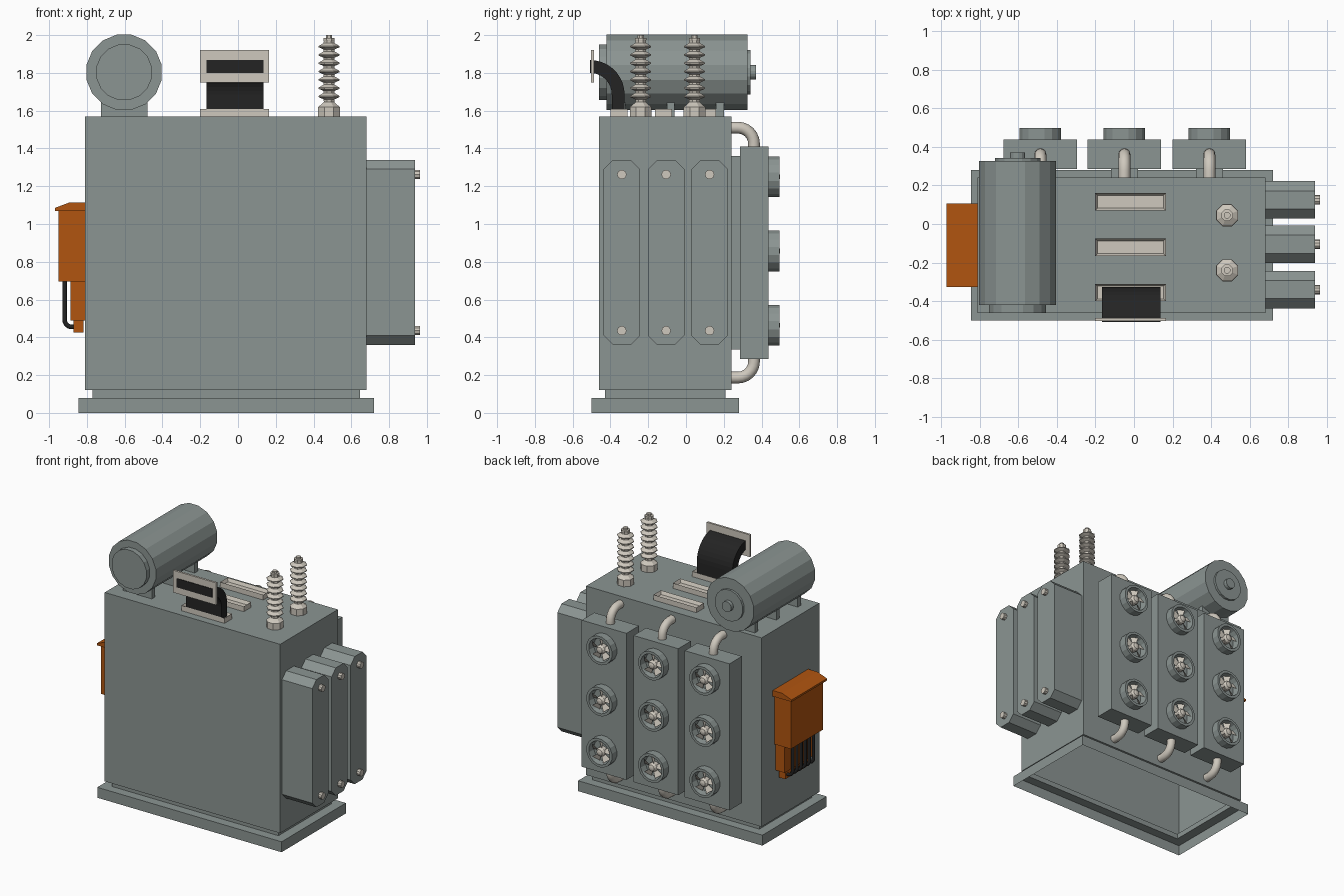
import bpy, bmesh, math
from mathutils import Vector, Matrix

if "Cube" in bpy.data.objects:
    bpy.data.objects.remove(bpy.data.objects["Cube"])


def material(name, r, g, b):
    m = bpy.data.materials.new(name)
    m.diffuse_color = (r, g, b, 1)
    m.use_nodes = True
    m.node_tree.nodes["Principled BSDF"].inputs["Base Color"].default_value = m.diffuse_color
    return m


GREY = material("grey_paint", 0.26, 0.30, 0.29)
BEIGE = material("porcelain_beige", 0.62, 0.58, 0.51)
BLACK = material("rubber_black", 0.017, 0.017, 0.017)
ORANGE = material("cabinet_orange", 0.44, 0.09, 0.005)


def finish(bm, name, mat, smooth=False, recalc=True):
    if recalc:
        bmesh.ops.recalc_face_normals(bm, faces=bm.faces)
    me = bpy.data.meshes.new(name)
    bm.to_mesh(me)
    bm.free()
    me.materials.append(mat)
    ob = bpy.data.objects.new(name, me)
    bpy.context.collection.objects.link(ob)
    if smooth:
        for p in me.polygons:
            p.use_smooth = True
    return ob


def box(name, x, y, z, mat):
    bm = bmesh.new()
    bmesh.ops.create_cube(bm, size=1)
    for v in bm.verts:
        v.co = Vector([(a + b) / 2 + c * (b - a) for (a, b), c in zip((x, y, z), v.co)])
    return finish(bm, name, mat)


def extrude(name, pts, vec, mat):
    """Closed 3D outline pushed along vec."""
    bm = bmesh.new()
    f = bm.faces.new([bm.verts.new(p) for p in pts])
    r = bmesh.ops.extrude_face_region(bm, geom=[f])
    bmesh.ops.translate(bm, vec=vec, verts=[v for v in r["geom"] if isinstance(v, bmesh.types.BMVert)])
    return finish(bm, name, mat)


def lathe(name, profile, origin, axis, n, mat, closed=False):
    """Revolve (radius, height) points round an axis, with flat caps."""
    bm = bmesh.new()
    rot = Vector((0, 0, 1)).rotation_difference(Vector(axis)).to_matrix().to_4x4()
    mtx = Matrix.Translation(origin) @ rot
    rings = []
    for r, h in profile:
        angles = [2 * math.pi * (i + 0.5) / n for i in range(n)]
        rings.append([bm.verts.new(mtx @ Vector((r * math.cos(a), r * math.sin(a), h))) for a in angles])
    for a, b in zip(rings, rings[1:]):
        for i in range(n):
            j = (i + 1) % n
            bm.faces.new((a[i], a[j], b[j], b[i]))
    bm.faces.new(rings[0][::-1])
    bm.faces.new(rings[-1])
    return finish(bm, name, mat)


def pipe(name, pts, radius, mat, sides=12):
    """Round pipe along a path, ends open (they sit inside other parts)."""
    bm = bmesh.new()
    pts = [Vector(p) for p in pts]
    side = (pts[1] - pts[0]).cross(pts[-1] - pts[0]).normalized()
    rings = []
    for k, p in enumerate(pts):
        t = (pts[min(k + 1, len(pts) - 1)] - pts[max(k - 1, 0)]).normalized()
        up = side.cross(t)
        rings.append([bm.verts.new(p + radius * (math.cos(2 * math.pi * i / sides) * side
                     + math.sin(2 * math.pi * i / sides) * up)) for i in range(sides)])
    for a, b in zip(rings, rings[1:]):
        for i in range(sides):
            j = (i + 1) % sides
            bm.faces.new((a[i], a[j], b[j], b[i]))
    return finish(bm, name, mat, smooth=True)


# Tank and plinth: one hollow shell, open underneath
bm = bmesh.new()
rings = []
for x0, x1, y0, y1, z in [(-.845, .72, -.50, .28, 0), (-.845, .72, -.50, .28, .08),
                          (-.77, .645, -.43, .21, .08), (-.77, .645, -.43, .21, .12),
                          (-.81, .68, -.46, .24, .12), (-.81, .68, -.46, .24, 1.57)]:
    rings.append([bm.verts.new(p) for p in ((x0, y0, z), (x1, y0, z), (x1, y1, z), (x0, y1, z))])
for a, b in zip(rings, rings[1:]):
    for i in range(4):
        bm.faces.new((a[i], a[(i + 1) % 4], b[(i + 1) % 4], b[i]))
bm.faces.new(rings[-1])
finish(bm, "tank_and_plinth", GREY, recalc=False)

# Side radiators with chamfered ends and bolts
for k, y in enumerate((-.34, -.105, .125)):
    w, c, zb, zt = .097, .05, .36, 1.34
    outline = [(-w, zb + c), (-w + c, zb), (w - c, zb), (w, zb + c),
               (w, zt - c), (w - c, zt), (-w + c, zt), (-w, zt - c)]
    extrude(f"side_radiator_{k}", [(.67, y + a, z) for a, z in outline], (.267, 0, 0), GREY)
    for z in (.435, 1.262):
        lathe(f"radiator_bolt_{k}", [(.025, 0), (.025, .028)], (.936, y, z), (1, 0, 0), 10, BEIGE)

# Rear cooler banks: box, spacer, pipes and three fans each
for k, x in enumerate((-.485, -.05, .39)):
    box(f"cooler_box_{k}", (x - .19, x + .19), (.285, .437), (.285, 1.41), GREY)
    box(f"cooler_spacer_{k}", (x - .07, x + .07), (.23, .29), (.335, 1.36), GREY)
    for z, s in ((1.51, 1), (.187, -1)):
        arc = [math.radians(90 - 15 * i) for i in range(7)]
        path = [(x, .23, z)] + [(x, .275 + .085 * math.cos(a), z + s * .085 * (math.sin(a) - 1)) for a in arc]
        path.append((x, .36, z - s * .12))
        pipe(f"cooler_pipe_{k}", path, .031, BEIGE)
    for z in (.464, .857, 1.25):
        lathe(f"fan_housing_{k}", [(.11, 0), (.11, .06), (.09, .06), (.082, .008)],
              (x, .436, z), (0, 1, 0), 16, GREY)
        lathe(f"fan_hub_{k}", [(.034, 0), (.034, .035), (.024, .05), (.008, .055)],
              (x, .443, z), (0, 1, 0), 12, BEIGE)
        bm = bmesh.new()
        for i in range(5):
            t = 2 * math.pi * i / 5 + .3
            quad = [(.025, t - .35, .015), (.082, t - .32, .012), (.082, t + .32, .04), (.025, t + .35, .035)]
            bm.faces.new([bm.verts.new((x + r * math.cos(a), .443 + h, z + r * math.sin(a))) for r, a, h in quad][::-1])
        finish(bm, f"fan_blades_{k}", BEIGE, recalc=False)

# Oil conservator drum lying along y, on three saddles
lathe("conservator_drum", [(.15, -.46), (.15, -.42), (.203, -.42), (.203, .325), (.12, .325),
                           (.12, .342), (.04, .342), (.04, .37)], (-.603, 0, 1.803), (0, 1, 0), 16, GREY)
for k, y in enumerate((-.34, -.08, .18)):
    box(f"conservator_saddle_{k}", (-.725, -.48), (y - .02, y + .02), (1.56, 1.68), GREY)

# Bushings with stacked porcelain sheds
for k, y in enumerate((-.24, .045)):
    prof = [(.062, 1.57), (.062, 1.62), (.045, 1.632), (.03, 1.645)]
    for i in range(7):
        z = 1.66 + i * .044
        prof += [(.031, z), (.06, z + .012), (.06, z + .018), (.031, z + .034)]
    prof += [(.03, 1.965), (.032, 1.975), (.032, 1.985), (.018, 1.986), (.018, 2.0)]
    lathe(f"bushing_{k}", prof, (.482, y, 0), (0, 0, 1), 8, BEIGE)

# Recessed flanges on the lid
for k, y in enumerate((.115, -.12, -.355)):
    bm = bmesh.new()
    bmesh.ops.create_cube(bm, size=1)
    for v in bm.verts:
        v.co = Vector((-.018 + v.co.x * .366, y + v.co.y * .09, 1.585 + v.co.z * .05))
    top = max(bm.faces, key=lambda f: f.calc_center_median().z)
    bmesh.ops.inset_region(bm, faces=[top], thickness=.017)
    top = [f for f in bm.faces if f.is_valid and abs(f.normal.z) > .9 and f.calc_area() < .025
           and all(v.co.z > 1.6 and abs(v.co.y - y) < .04 for v in f.verts)]
    for v in {v for f in top for v in f.verts}:
        v.co.z -= .025
    finish(bm, f"lid_flange_{k}", BEIGE)

# Curved black duct with outlet plate
steps = [math.radians(10 * i) for i in range(10)]
outer = [(-.508 + .183 * math.cos(a), 1.685 + .183 * math.sin(a)) for a in steps]
inner = [(-.508 + .115 * math.cos(a), 1.685 + .115 * math.sin(a)) for a in reversed(steps)]
profile = [(-.325, 1.59)] + outer + inner + [(-.393, 1.59)]
extrude("outlet_duct", [(-.166, y, z) for y, z in profile], (.302, 0, 0), BLACK)
box("outlet_plate", (-.201, .165), (-.503, -.487), (1.75, 1.92), BEIGE)

# Orange control cabinet with sloped roof and cables
box("cabinet_body", (-.95, -.80), (-.305, .085), (.695, 1.08), ORANGE)
roof = [(-.80, 1.07), (-.97, 1.07), (-.97, 1.085), (-.89, 1.115), (-.80, 1.115)]
extrude("cabinet_roof", [(x, -.325, z) for x, z in roof], (0, .43, 0), ORANGE)
box("cabinet_lower_box", (-.887, -.80), (-.29, .07), (.49, .70), ORANGE)
box("cable_gland_bar", (-.872, -.818), (-.26, .04), (.425, .50), ORANGE)
for k in range(6):
    y = -.235 + k * .05
    bend = [(-.88 - .038 * math.cos(a), y, .493 - .038 * math.sin(a)) for a in steps]
    pipe(f"cabinet_cable_{k}", [(-.918, y, .70)] + bend + [(-.86, y, .455)], .012, BLACK, 8)
